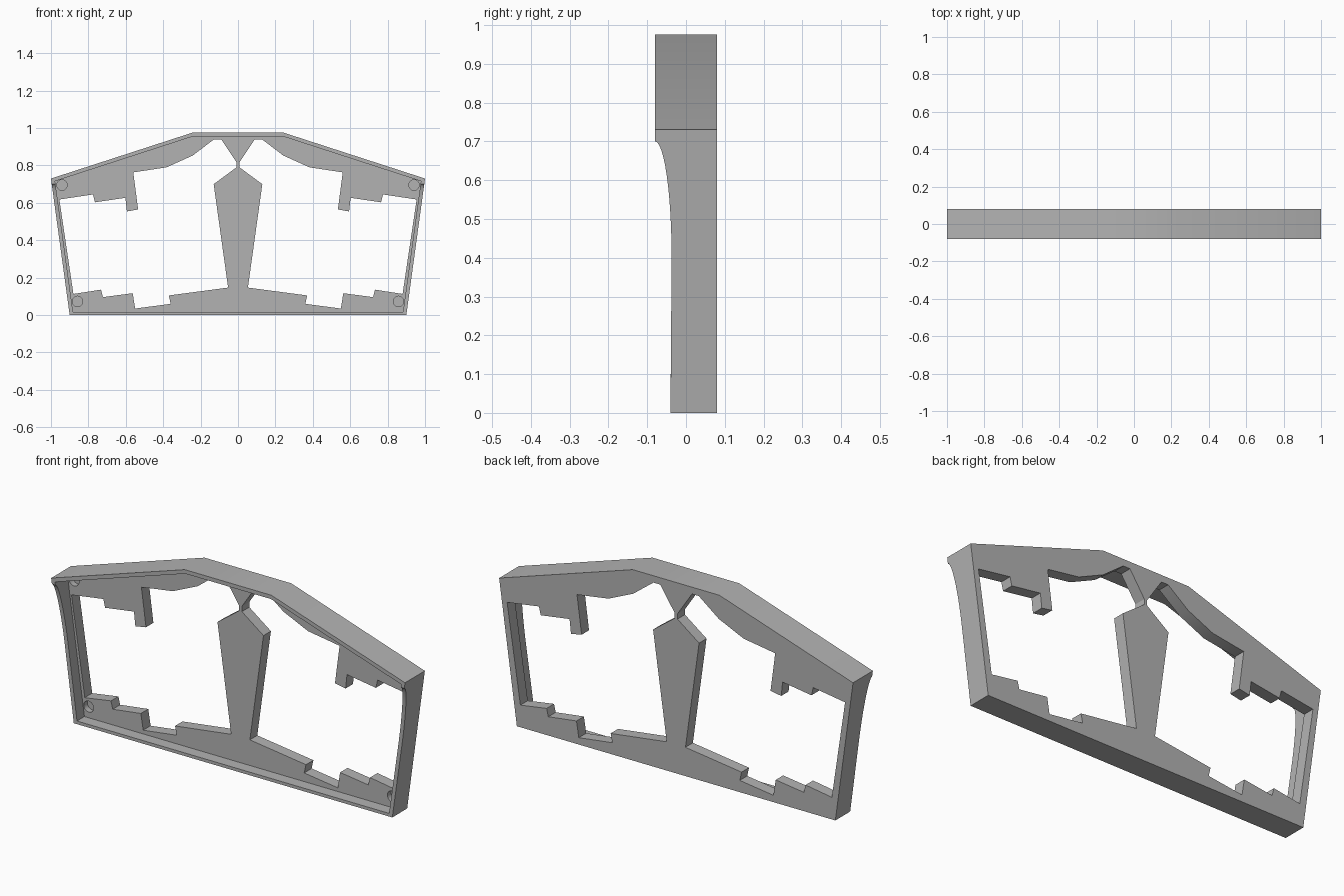
import bpy, bmesh, math
from mathutils import Vector

cube = bpy.data.objects.get("Cube")
if cube:
    bpy.data.objects.remove(cube, do_unlink=True)

BACK, PLATE, SOCKET, LIP = 0.08, 0.02, 0.05, 0.02

grey = bpy.data.materials.new("plain_grey")
grey.use_nodes = True
colour = (0.45, 0.45, 0.45, 1)
grey.diffuse_color = colour
grey.node_tree.nodes["Principled BSDF"].inputs["Base Color"].default_value = colour


def front_y(z):
    """Front edge of the rim: deep at the top, sweeping back below."""
    if z >= 0.7:
        return -0.08
    if z <= 0.4:
        return -0.037 - 0.003 * (1 - z / 0.4)
    return -0.037 - 0.043 * (1 - math.sqrt(1 - ((z - 0.4) / 0.3) ** 2))


def mirror(points):
    return [(-x, z) for x, z in points]


# Outline of one half, from the bottom corner up to the roof
side_z = [0.2] + [0.4 + 0.3 * math.sin(math.pi / 2 * i / 12) for i in range(13)]
side = [(0.9 + 0.1 * z / 0.73, z) for z in side_z]
outer_half = [(0.9, 0)] + side + [(1, 0.73), (0.245, 0.975)]
inner_half = ([(0.882, 0.016)] + [(x - LIP, z) for x, z in side]
              + [(0.978, 0.716), (0.242, 0.955)])
outer = outer_half + mirror(outer_half)[::-1]
inner = inner_half + mirror(inner_half)[::-1]

# Window opening on one side of the central column
window = [
    (0.09, 0.94), (0.008, 0.817), (0.008, 0.79), (0.13, 0.70), (0.053, 0.147),
    (0.37, 0.105), (0.36, 0.06), (0.55, 0.035), (0.563, 0.117), (0.722, 0.096),
    (0.732, 0.136), (0.88, 0.113), (0.955, 0.618), (0.775, 0.645),
    (0.765, 0.603), (0.602, 0.627), (0.594, 0.554), (0.534, 0.565),
    (0.56, 0.763), (0.382, 0.79), (0.242, 0.853), (0.128, 0.94)]
windows = [window, mirror(window)]


def circle(cx, cz, r=0.028, n=24):
    return [(cx + r * math.cos(math.tau * i / n), cz + r * math.sin(math.tau * i / n))
            for i in range(n)]


sockets = [circle(s * x, z) for s in (-1, 1) for x, z in ((0.941, 0.695), (0.858, 0.073))]

bm = bmesh.new()


def ring(points, y):
    """Closed loop of vertices at a constant depth, or at a list of depths."""
    depths = y if isinstance(y, list) else [y] * len(points)
    return [bm.verts.new((x, d, z)) for (x, z), d in zip(points, depths)]


def wall(a, b):
    for i in range(len(a)):
        j = (i + 1) % len(a)
        bm.faces.new((a[i], a[j], b[j], b[i]))


def fill(loops):
    """Flat face bounded by the first loop, with the others as holes."""
    edges = []
    for loop in loops:
        for i, v in enumerate(loop):
            w = loop[(i + 1) % len(loop)]
            edges.append(bm.edges.get((v, w)) or bm.edges.new((v, w)))
    bmesh.ops.triangle_fill(bm, use_beauty=True, use_dissolve=False,
                            edges=edges, normal=Vector((0, -1, 0)))


# Rim: outer wall, front lip and inner wall
depths = [front_y(z) for x, z in outer]
outer_back, outer_front = ring(outer, BACK), ring(outer, depths)
inner_front, inner_plate = ring(inner, depths), ring(inner, PLATE)
wall(outer_back, outer_front)
wall(outer_front, inner_front)
wall(inner_front, inner_plate)

# Window walls
win_front = [ring(w, PLATE) for w in windows]
win_back = [ring(w, BACK) for w in windows]
for a, b in zip(win_front, win_back):
    wall(a, b)

# Blind corner sockets
sock_front = [ring(s, PLATE) for s in sockets]
for s, top in zip(sockets, sock_front):
    floor = ring(s, SOCKET)
    wall(top, floor)
    bm.faces.new(floor)

# Front and back of the plate
fill([inner_plate] + win_front + sock_front)
fill([outer_back] + win_back)

bmesh.ops.recalc_face_normals(bm, faces=bm.faces)
mesh = bpy.data.meshes.new("window_frame")
bm.to_mesh(mesh)
bm.free()
mesh.materials.append(grey)
frame = bpy.data.objects.new("window_frame", mesh)
bpy.context.collection.objects.link(frame)

bpy.ops.object.select_all(action='DESELECT')
frame.select_set(True)
bpy.context.view_layer.objects.active = frame
bpy.ops.object.shade_smooth_by_angle(angle=math.radians(30))
